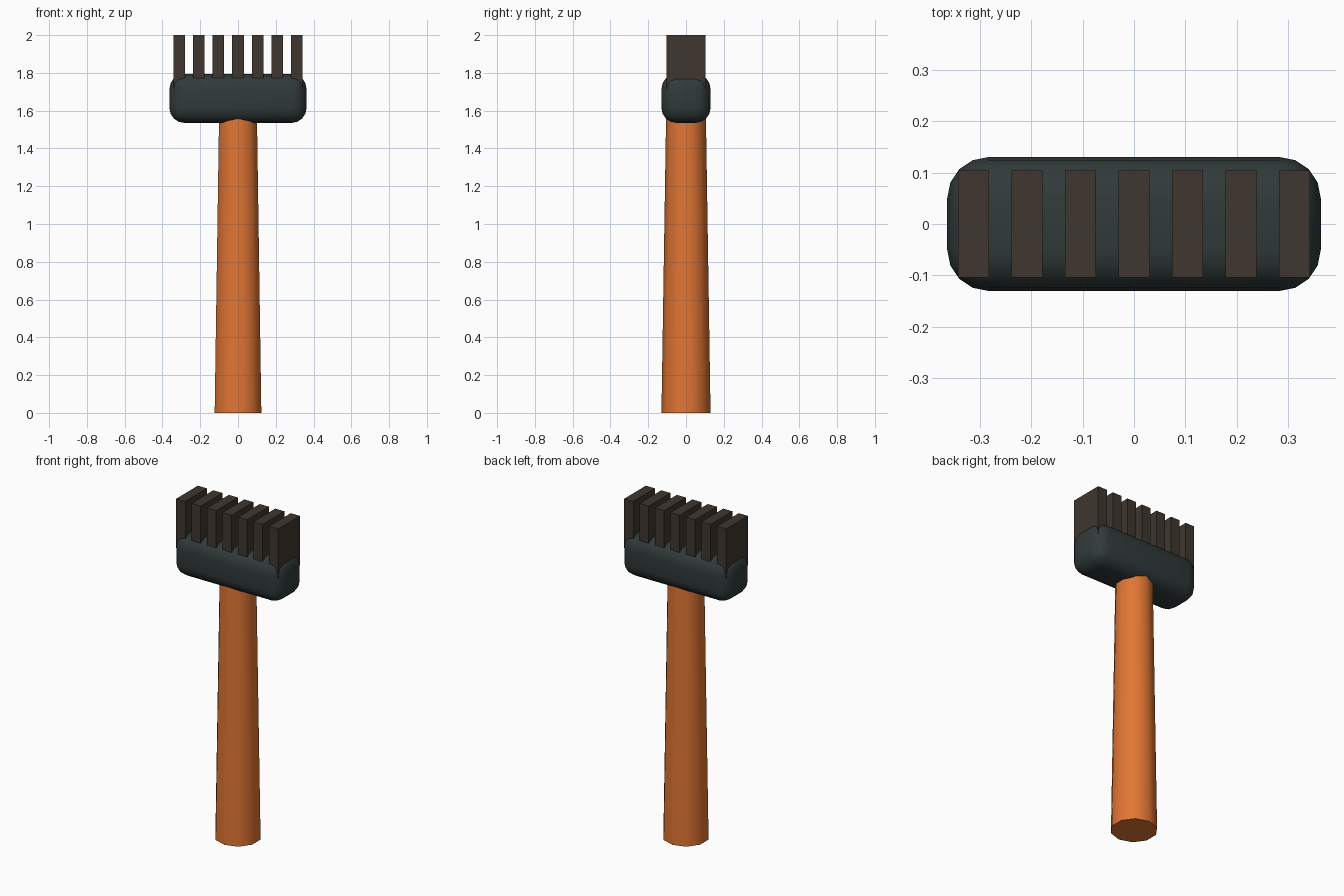
import bpy
import math

cube = bpy.data.objects.get("Cube")
if cube:
    bpy.data.objects.remove(cube, do_unlink=True)


def material(name, rgb):
    mat = bpy.data.materials.new(name)
    mat.use_nodes = True
    mat.diffuse_color = (*rgb, 1)
    bsdf = mat.node_tree.nodes["Principled BSDF"]
    bsdf.inputs["Base Color"].default_value = (*rgb, 1)
    bsdf.inputs["Roughness"].default_value = 0.8
    return mat


def box(name, x, size, z_low, z_high, mat):
    bpy.ops.mesh.primitive_cube_add(size=1, location=(x, 0, (z_low + z_high) / 2))
    obj = bpy.context.object
    obj.name = name
    obj.scale = (*size, z_high - z_low)
    bpy.ops.object.transform_apply(location=False, rotation=False, scale=True)
    obj.data.materials.append(mat)
    return obj


orange = material("orange_wood", (0.75, 0.18, 0.034))
slate = material("dark_slate", (0.03, 0.042, 0.042))
brown = material("dark_brown", (0.05, 0.037, 0.028))

# Tapered ten-sided handle, its top sunk into the head
bottom, top = 0.0, 1.6
bpy.ops.mesh.primitive_cone_add(vertices=10, radius1=0.13, radius2=0.105,
                                depth=top - bottom, location=(0, 0, (top + bottom) / 2))
handle = bpy.context.object
handle.name = "handle"
handle.data.materials.append(orange)
bpy.ops.object.shade_smooth_by_angle(angle=math.radians(45))

# Rounded head block
head = box("head", 0, (0.726, 0.26), 1.535, 1.795, slate)
bevel = head.modifiers.new("rounding", 'BEVEL')
bevel.width = 0.08
bevel.segments = 4
bpy.ops.object.modifier_apply(modifier=bevel.name)
bpy.ops.object.shade_smooth_by_angle(angle=math.radians(45))

# Row of seven flat bristle slabs
for i in range(7):
    box(f"bristle_{i + 1}", (i - 3) * 0.104, (0.061, 0.208), 1.7, 2.0, brown)
